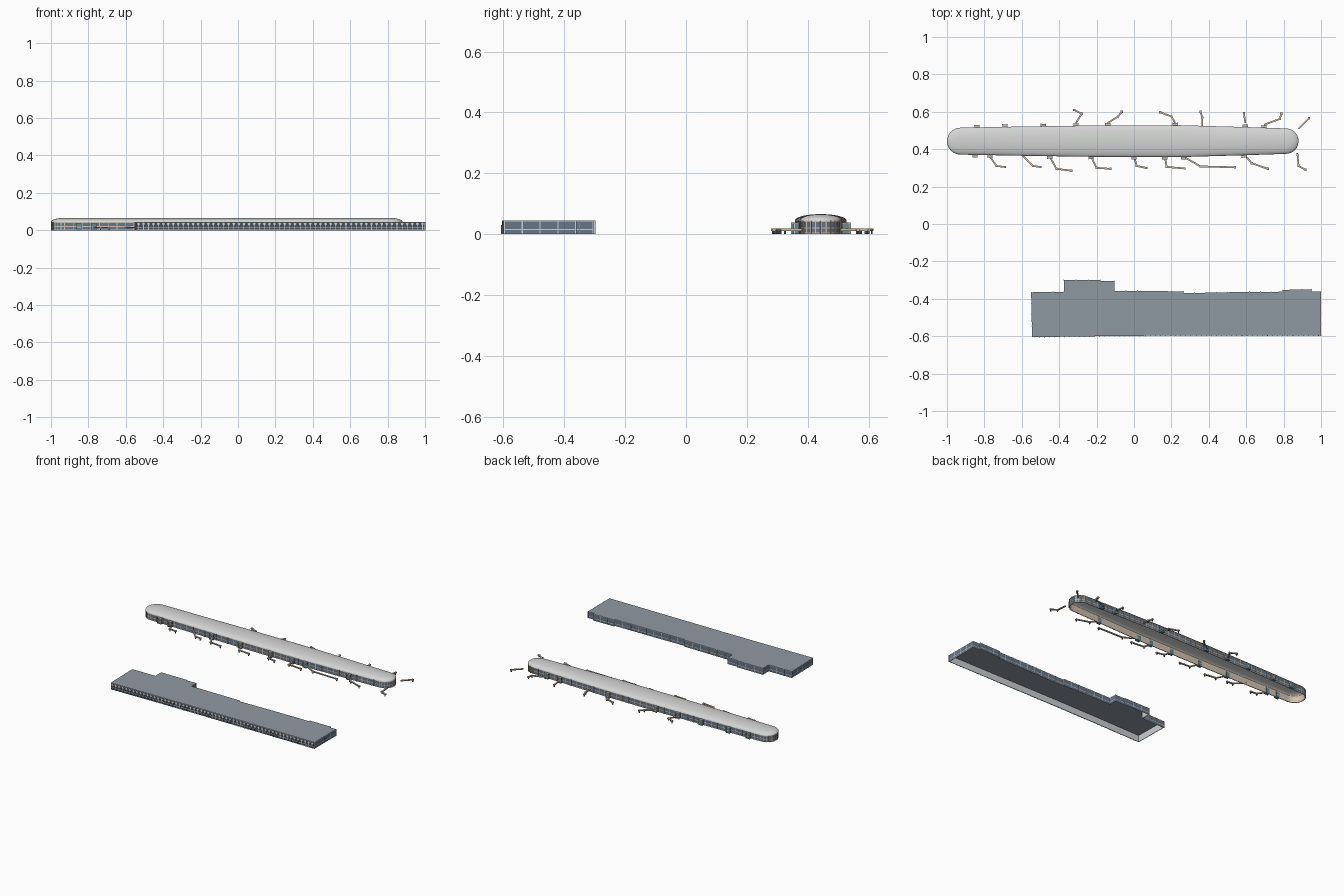
import bpy, bmesh, math
from mathutils import Vector

if "Cube" in bpy.data.objects:
    bpy.data.objects.remove(bpy.data.objects["Cube"])


def material(name, color):
    m = bpy.data.materials.new(name)
    m.use_nodes = True
    m.diffuse_color = (*color, 1)
    m.node_tree.nodes["Principled BSDF"].inputs["Base Color"].default_value = (*color, 1)
    return m


white = material("pale roof", (0.66, 0.67, 0.66))
grey = material("slate roof", (0.28, 0.32, 0.36))
glass = material("blue grey glass", (0.13, 0.18, 0.25))
dark = material("dark glass", (0.06, 0.075, 0.1))
light = material("light frame", (0.6, 0.62, 0.64))
beige = material("beige stone", (0.64, 0.53, 0.42))
teal = material("teal glass", (0.1, 0.25, 0.34))
steel = material("dark steel", (0.08, 0.08, 0.085))


def make(name, bm, mats):
    mesh = bpy.data.meshes.new(name)
    bm.to_mesh(mesh)
    bm.free()
    for m in mats:
        mesh.materials.append(m)
    ob = bpy.data.objects.new(name, mesh)
    bpy.context.collection.objects.link(ob)
    return ob


def beam(bm, p, q, width, z0, z1, mat=0):
    """Upright box whose plan runs from p to q."""
    p, q = Vector(p), Vector(q)
    d = (q - p).normalized()
    n = Vector((-d.y, d.x)) * width / 2
    plan = [p - n, q - n, q + n, p + n]
    low = [bm.verts.new((*c, z0)) for c in plan]
    top = [bm.verts.new((*c, z1)) for c in plan]
    faces = [bm.faces.new(low[::-1]), bm.faces.new(top)]
    for i in range(4):
        j = (i + 1) % 4
        faces.append(bm.faces.new((low[i], low[j], top[j], top[i])))
    for f in faces:
        f.material_index = mat


def loft(bm, rings, mat_of):
    """Skin closed plan rings, given as (points, height)."""
    rows = [[bm.verts.new((*p, z)) for p in pts] for pts, z in rings]
    for k in range(len(rows) - 1):
        a, b = rows[k], rows[k + 1]
        for i in range(len(a)):
            j = (i + 1) % len(a)
            f = bm.faces.new((a[i], a[j], b[j], b[i]))
            f.material_index = mat_of(k, f)
    return rows


def thicken(ob, depth):
    # Inner faces fall to the last material slot
    mod = ob.modifiers.new("wall depth", "SOLIDIFY")
    mod.thickness = depth
    mod.offset = -1
    mod.material_offset = 10


def mullions(bm, plan, step, size, z0, z1, keep=lambda n: True):
    """Upright frames spaced along each straight wall."""
    for i, a in enumerate(plan):
        a, b = Vector(a), Vector(plan[(i + 1) % len(plan)])
        d = (b - a).normalized()
        if not keep(Vector((d.y, -d.x))):
            continue
        count = max(1, round((b - a).length / step))
        for k in range(count):
            c = a.lerp(b, k / count)
            beam(bm, c - d * size / 2, c + d * size / 2, size, z0, z1)


# ---- Concourse: long hall with rounded ends ----
MID = 0.443
SPINE = [(-0.928, 0.072), (-0.6, 0.078), (-0.2, 0.084), (0.25, 0.085), (0.6, 0.075), (0.812, 0.068)]


def half(x):
    for (xa, wa), (xb, wb) in zip(SPINE, SPINE[1:]):
        if x <= xb:
            return wa + (wb - wa) * max(0, x - xa) / (xb - xa)
    return SPINE[-1][1]


def capsule(scale, steps=12):
    pts = [(x, MID - w * scale) for x, w in SPINE[1:-1]]
    for (x, w), start in ((SPINE[-1], -90), (SPINE[0], 90)):
        for k in range(steps + 1):
            a = math.radians(start + 180 * k / steps)
            pts.append((x + w * scale * math.cos(a), MID + w * scale * math.sin(a)))
        if start < 0:
            pts += [(x, MID + w * scale) for x, w in SPINE[-2:0:-1]]
    return pts


levels = [0, 0.005, 0.018, 0.022, 0.04, 0.046]
bm = bmesh.new()
wall_plan = capsule(0.97)
loft(bm, [(wall_plan, z) for z in levels], lambda k, f: k % 2)
thicken(make("concourse_walls", bm, [beige, glass, beige]), 0.004)

bm = bmesh.new()
mullions(bm, wall_plan, 0.045, 0.004, 0, 0.045)
make("concourse_frames", bm, [beige])

bm = bmesh.new()
rings = [(capsule(0.97), 0.043), (capsule(1), 0.044)]
for k in range(1, 10):
    a = math.radians(k * 9.6)
    rings.append((capsule(math.cos(a)), 0.045 + 0.021 * math.sin(a)))
rows = loft(bm, rings, lambda k, f: 0)
bm.faces.new(rows[-1])
roof = make("concourse_roof", bm, [white])
bpy.ops.object.select_all(action="DESELECT")
roof.select_set(True)
bpy.context.view_layer.objects.active = roof
bpy.ops.object.shade_smooth_by_angle(angle=math.radians(40))

# ---- Gate lobbies on both long sides ----
gates = {
    -1: [-0.85, -0.77, -0.45, -0.23, 0, 0.165, 0.265, 0.59],
    1: [-0.84, -0.69, -0.485, -0.31, -0.14, 0.22, 0.595, 0.695],
}
bm = bmesh.new()
for side, xs in gates.items():
    for x in xs:
        y = MID + side * (half(x) - 0.008)
        out = y + side * 0.02
        beam(bm, (x, y), (x, out), 0.025, 0, 0.035, 1)
        beam(bm, (x, y), (x, out + side * 0.001), 0.028, 0.035, 0.039)
        beam(bm, (x, y), (x, out + side * 0.001), 0.028, 0.016, 0.02)
        for e in (-0.0125, 0.0125):
            beam(bm, (x + e, out - 0.002), (x + e, out + 0.002), 0.004, 0, 0.035)
make("gate_lobbies", bm, [beige, teal])

# ---- Boarding bridges: bent walkways on legs ----
bridges = [
    [(-0.77, 0.36), (-0.735, 0.31), (-0.69, 0.305)],
    [(-0.6, 0.37), (-0.54, 0.31), (-0.5, 0.305)],
    [(-0.45, 0.36), (-0.415, 0.295), (-0.335, 0.285)],
    [(-0.23, 0.36), (-0.2, 0.3), (-0.125, 0.295)],
    [(0, 0.36), (0.015, 0.31), (0.065, 0.3)],
    [(0.165, 0.36), (0.175, 0.305), (0.27, 0.297)],
    [(0.265, 0.36), (0.355, 0.308), (0.54, 0.303)],
    [(0.59, 0.37), (0.63, 0.325), (0.715, 0.295)],
    [(0.873, 0.38), (0.88, 0.31), (0.917, 0.29)],
    [(0.88, 0.51), (0.935, 0.565)],
    [(-0.31, 0.54), (-0.28, 0.59), (-0.32, 0.61)],
    [(-0.14, 0.54), (-0.085, 0.575), (-0.065, 0.6)],
    [(0.22, 0.54), (0.2, 0.575), (0.14, 0.597)],
    [(0.365, 0.525), (0.365, 0.57), (0.355, 0.6)],
    [(0.595, 0.54), (0.588, 0.593)],
    [(0.695, 0.53), (0.78, 0.562), (0.787, 0.59)],
]
bm = bmesh.new()
for path in bridges:
    for a, b in zip(path, path[1:]):
        beam(bm, a, b, 0.009, 0.011, 0.018)
    for x, y in path[1:]:
        beam(bm, (x - 0.006, y), (x + 0.006, y), 0.012, 0.01, 0.0185)
        beam(bm, (x - 0.003, y), (x + 0.003, y), 0.006, 0, 0.01, 1)
make("boarding_bridges", bm, [beige, steel])

# ---- Terminal: flat-roofed block with stepped back ----
front = [(-0.545, -0.605), (-0.2, -0.6), (0.1, -0.597), (1, -0.597)]
back = [(1, -0.362), (0.95, -0.362), (0.95, -0.35), (0.795, -0.352), (0.795, -0.362),
        (0.5, -0.365), (0.265, -0.37), (0.265, -0.36), (-0.105, -0.358), (-0.105, -0.305),
        (-0.18, -0.305), (-0.18, -0.3), (-0.375, -0.3), (-0.375, -0.363), (-0.55, -0.365)]
plan = front + back


def facade(k, f):
    if k % 2 == 0:
        return 0
    f.normal_update()
    return 2 if f.normal.y < -0.9 else 1


bm = bmesh.new()
loft(bm, [(plan, z) for z in (0, 0.003, 0.014, 0.017, 0.041, 0.045)], facade)
thicken(make("terminal_walls", bm, [light, glass, dark, light]), 0.005)

bm = bmesh.new()
bm.faces.new([bm.verts.new((*p, 0.0455)) for p in plan])
make("terminal_roof", bm, [grey])

bm = bmesh.new()
mullions(bm, plan, 0.06, 0.004, 0, 0.045, lambda n: n.y > -0.9)
make("terminal_frames", bm, [light])

# Front colonnade: flared heads on slim columns
bm = bmesh.new()
for a, b in zip(front, front[1:]):
    a, b = Vector(a), Vector(b)
    count = round((b.x - a.x) / 0.027)
    for k in range(count):
        c = a.lerp(b, (k + 0.5) / count)
        beam(bm, (c.x - 0.0015, c.y), (c.x + 0.0015, c.y), 0.006, 0, 0.03)
        head = [(-0.009, 0.036), (0, 0.022), (0.009, 0.036), (0, 0.041)]
        bm.faces.new([bm.verts.new((c.x + dx, c.y - 0.004, z)) for dx, z in head])
make("terminal_colonnade", bm, [light])
